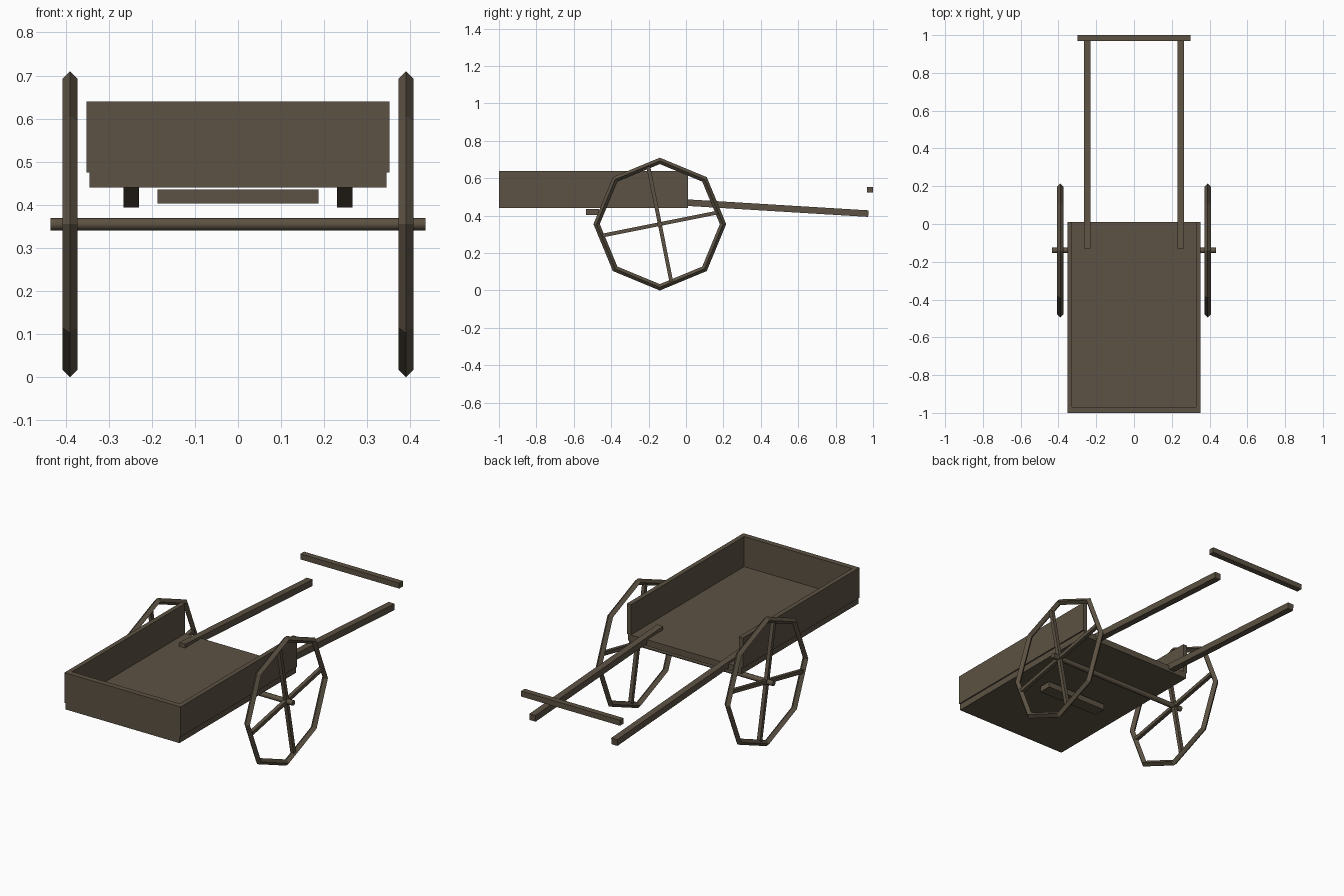
import bpy
import bmesh
from math import radians, pi, sin, cos, atan2, hypot
from mathutils import Matrix, Vector

cube = bpy.data.objects.get("Cube")
if cube:
    bpy.data.objects.remove(cube, do_unlink=True)

# Single weathered wood colour
wood = bpy.data.materials.new("weathered_wood")
wood.use_nodes = True
wood.diffuse_color = (0.108, 0.085, 0.057, 1)
wood.node_tree.nodes["Principled BSDF"].inputs["Base Color"].default_value = wood.diffuse_color


def finish(name, bm):
    bmesh.ops.recalc_face_normals(bm, faces=bm.faces)
    mesh = bpy.data.meshes.new(name)
    bm.to_mesh(mesh)
    bm.free()
    mesh.materials.append(wood)
    obj = bpy.data.objects.new(name, mesh)
    bpy.context.collection.objects.link(obj)
    return obj


def box(name, center, size, tilt=0.0):
    """Beam of the given size, tilted about the x axis."""
    bm = bmesh.new()
    bmesh.ops.create_cube(bm, size=1)
    bm.transform(Matrix.Translation(center) @ Matrix.Rotation(tilt, 4, 'X')
                 @ Matrix.Diagonal((*size, 1)))
    return finish(name, bm)


def span(name, low, high):
    """Box given by its two opposite corners."""
    low, high = Vector(low), Vector(high)
    return box(name, (low + high) / 2, high - low)


def rim(name, center, radius, thickness, sides=8):
    """Octagonal wheel rim with a diamond cross-section."""
    bm = bmesh.new()
    rings = []
    for i in range(sides):
        a = 2 * pi * i / sides
        ring = []
        for j in range(4):
            b = j * pi / 2
            r = radius + thickness * cos(b)
            ring.append(bm.verts.new((thickness * sin(b), r * cos(a), r * sin(a))))
        rings.append(ring)
    for i in range(sides):
        p, q = rings[i], rings[(i + 1) % sides]
        for j in range(4):
            k = (j + 1) % 4
            bm.faces.new((p[j], q[j], q[k], p[k]))
    bm.transform(Matrix.Translation(center))
    return finish(name, bm)


# Cart bed: floor and three walls, open at the back
WALL, HALF = 0.025, 0.352
BACK, FRONT = 0.01, -1.0
LOW, TOP = 0.475, 0.64
span("floor", (-0.345, FRONT, 0.44), (0.345, BACK, LOW))
span("front_wall", (-HALF + WALL, FRONT, LOW), (HALF - WALL, FRONT + 0.03, TOP))

# Floating foot rest under the bed
span("under_plate", (-0.187, -0.535, 0.403), (0.187, -0.465, 0.435))

# Axle
AXLE = Vector((0, -0.14, 0.355))
bm = bmesh.new()
bmesh.ops.create_cone(bm, cap_ends=True, segments=8, radius1=0.0145,
                      radius2=0.0145, depth=0.87)
bm.transform(Matrix.Translation(AXLE) @ Matrix.Rotation(pi / 2, 4, 'Y'))
axle = finish("axle", bm)
bpy.context.view_layer.objects.active = axle
axle.select_set(True)
bpy.ops.object.shade_smooth_by_angle(angle=radians(50))
axle.select_set(False)

# Paired parts: walls, handles and wheels
start, end = Vector((0, -0.13, 0.478)), Vector((0, 0.975, 0.411))
run = end - start
for side, s in (("left", 1), ("right", -1)):
    box(side + "_wall", (s * (HALF - WALL / 2), (FRONT + BACK) / 2, (LOW + TOP) / 2),
        (WALL, BACK - FRONT, TOP - LOW))
    box(side + "_handle", (start + end) / 2 + Vector((s * 0.248, 0, 0)),
        (0.036, hypot(run.y, run.z), 0.035), atan2(run.z, run.y))
    hub = AXLE + Vector((s * 0.39, 0, 0))
    rim(side + "_wheel_rim", hub, 0.338, 0.017)
    for n in range(2):
        box(f"{side}_spoke_{n + 1}", hub, (0.02, 0.64, 0.02),
            radians(11.3) + n * pi / 2)

# Crossbar above the handle ends
span("crossbar", (-0.3, 0.968, 0.523), (0.3, 1.0, 0.553))
